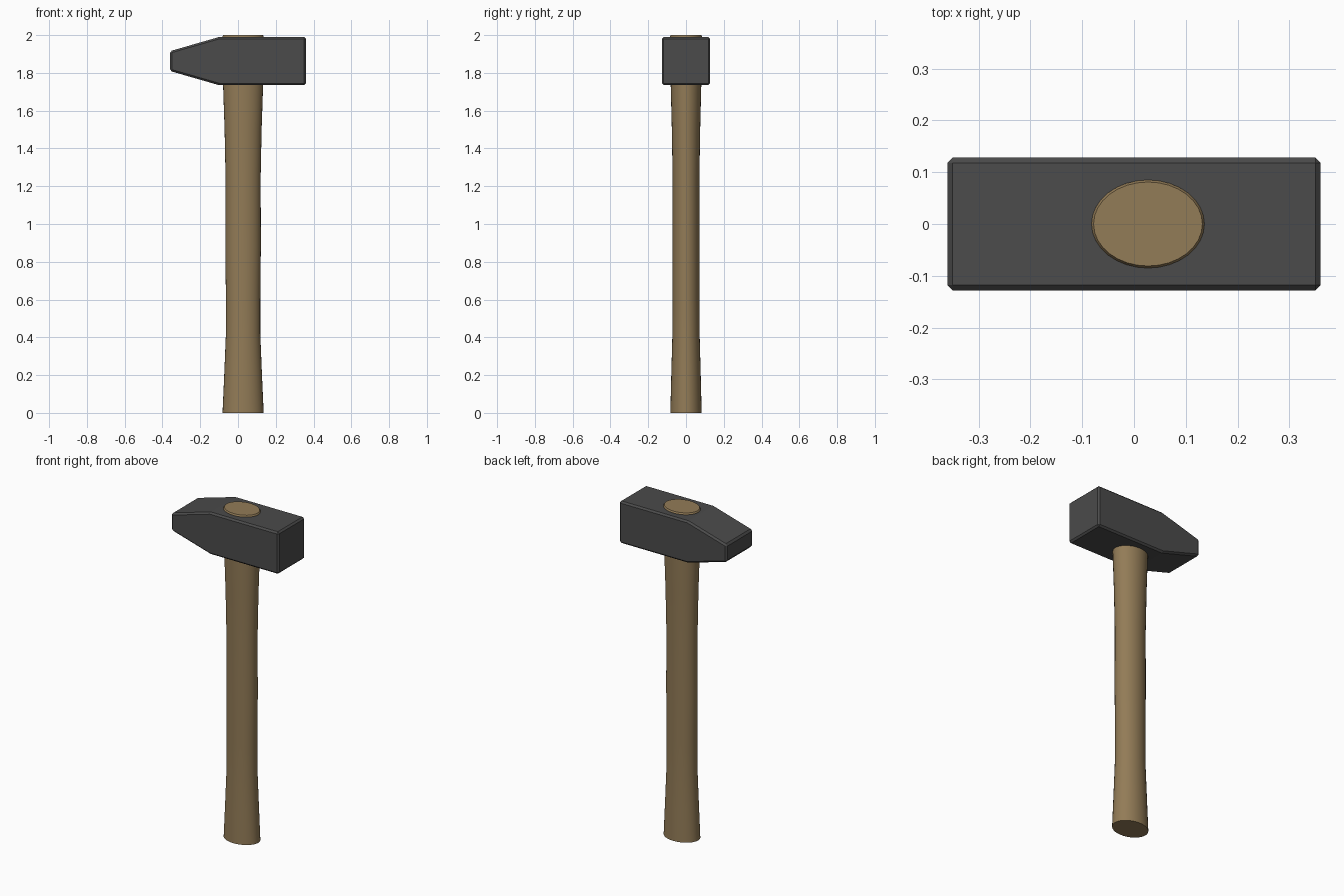
import bpy, bmesh, math

if "Cube" in bpy.data.objects:
    bpy.data.objects.remove(bpy.data.objects["Cube"])


def make_object(name, bm, color):
    bmesh.ops.recalc_face_normals(bm, faces=bm.faces)
    mesh = bpy.data.meshes.new(name)
    bm.to_mesh(mesh)
    bm.free()
    obj = bpy.data.objects.new(name, mesh)
    bpy.context.collection.objects.link(obj)
    mat = bpy.data.materials.new(name + "_material")
    mat.diffuse_color = color
    mat.use_nodes = True
    mat.node_tree.nodes["Principled BSDF"].inputs["Base Color"].default_value = mat.diffuse_color
    mesh.materials.append(mat)
    return obj


# Hammer head: side profile (x, z) extruded along y, with chamfered edges
profile = [(-0.36, 1.81), (-0.10, 1.735), (0.36, 1.735),
           (0.36, 1.99), (-0.10, 1.99), (-0.36, 1.915)]
HALF_DEPTH = 0.128
bm = bmesh.new()
face = bm.faces.new([bm.verts.new((x, -HALF_DEPTH, z)) for x, z in profile])
ext = bmesh.ops.extrude_face_region(bm, geom=[face])
verts = [v for v in ext["geom"] if isinstance(v, bmesh.types.BMVert)]
bmesh.ops.translate(bm, verts=verts, vec=(0, 2 * HALF_DEPTH, 0))
head = make_object("hammer_head", bm, (0.07, 0.07, 0.07, 1))
bevel = head.modifiers.new("chamfer", 'BEVEL')
bevel.width = 0.01
bevel.segments = 1
bevel.limit_method = 'ANGLE'
bevel.angle_limit = math.radians(30)

# Handle: elliptical rings (z, x radius, y radius), waisted along the grip
rings = [(0.0, 0.109, 0.083), (0.20, 0.100, 0.078), (0.42, 0.091, 0.072),
         (0.60, 0.091, 0.071), (0.88, 0.094, 0.071), (1.25, 0.093, 0.071),
         (1.50, 0.098, 0.075), (1.735, 0.106, 0.081),
         (1.993, 0.109, 0.085), (2.0, 0.105, 0.081)]
SIDES, CENTER_X = 32, 0.027
bm = bmesh.new()
loops = []
for z, rx, ry in rings:
    angles = [2 * math.pi * i / SIDES for i in range(SIDES)]
    loops.append([bm.verts.new((CENTER_X + rx * math.cos(a), ry * math.sin(a), z))
                  for a in angles])
for low, high in zip(loops, loops[1:]):
    for i in range(SIDES):
        j = (i + 1) % SIDES
        bm.faces.new((low[i], low[j], high[j], high[i]))
bm.faces.new(loops[0])
bm.faces.new(loops[-1])
handle = make_object("handle", bm, (0.29, 0.20, 0.095, 1))

# Smooth wood sides, sharp rim
bpy.ops.object.select_all(action='DESELECT')
handle.select_set(True)
bpy.context.view_layer.objects.active = handle
bpy.ops.object.shade_smooth_by_angle(angle=math.radians(30))
